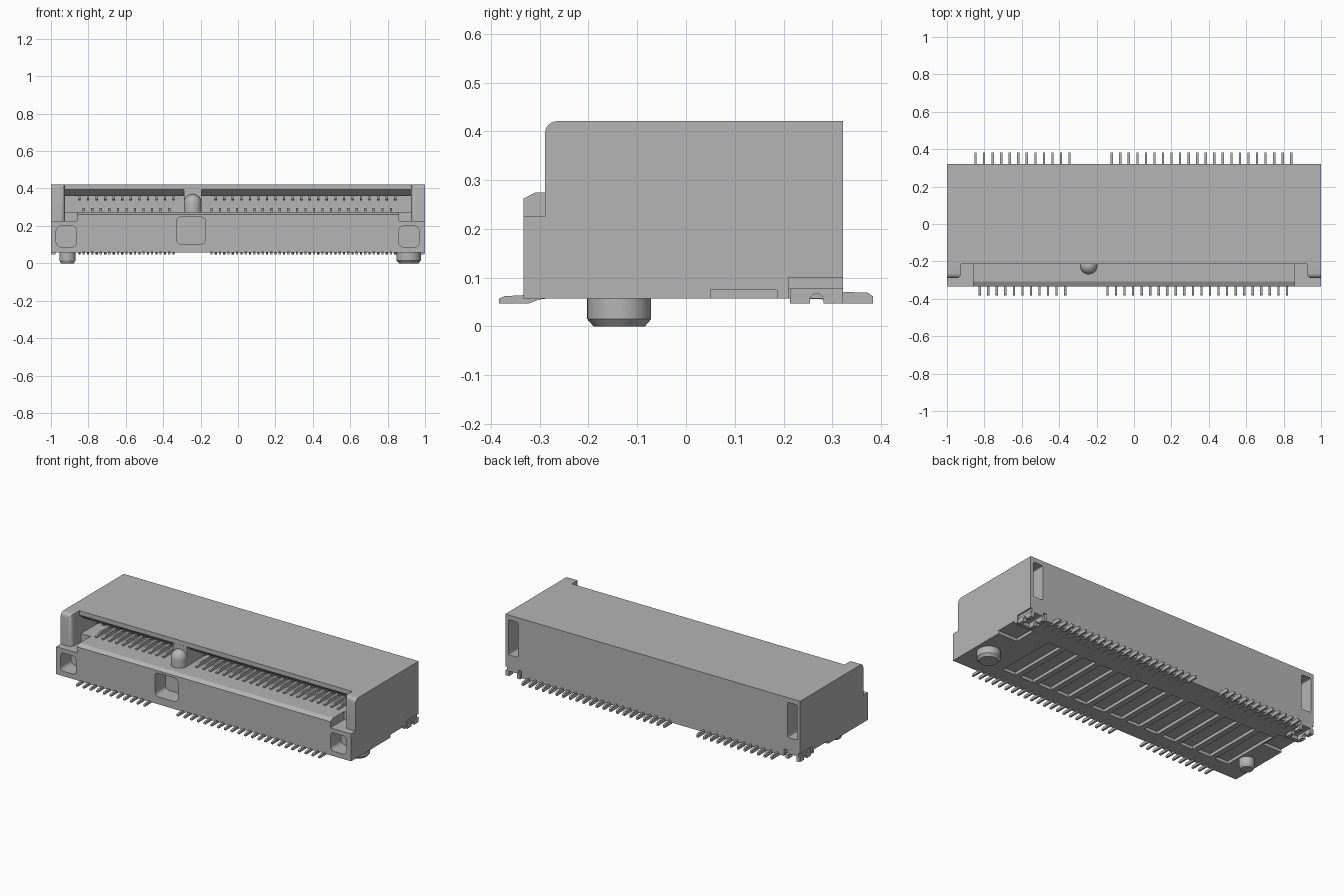
import bpy, bmesh, math
from mathutils import Matrix

if "Cube" in bpy.data.objects:
    bpy.data.objects.remove(bpy.data.objects["Cube"], do_unlink=True)

GREY = (0.46, 0.46, 0.46, 1)
mat = bpy.data.materials.new("connector_grey")
mat.use_nodes = True
mat.diffuse_color = GREY
bsdf = next(n for n in mat.node_tree.nodes if n.type == "BSDF_PRINCIPLED")
bsdf.inputs["Base Color"].default_value = GREY


def prism(bm, pts, lo, hi, axis="x"):
    """Extrude a profile: (y, z) points along x, or (x, z) points along y."""
    def place(p, d):
        return (d, p[0], p[1]) if axis == "x" else (p[0], d, p[1])
    a = [bm.verts.new(place(p, lo)) for p in pts]
    b = [bm.verts.new(place(p, hi)) for p in pts]
    faces = [bm.faces.new(a), bm.faces.new(b)]
    for i in range(len(pts)):
        j = (i + 1) % len(pts)
        faces.append(bm.faces.new((a[i], a[j], b[j], b[i])))
    bmesh.ops.recalc_face_normals(bm, faces=faces)


def box(bm, x0, x1, y0, y1, z0, z1):
    prism(bm, [(y0, z0), (y1, z0), (y1, z1), (y0, z1)], min(x0, x1), max(x0, x1))


def rounded_rect(cx, cz, w, h, r, n=5):
    pts = []
    for k, (sx, sz) in enumerate([(1, 1), (-1, 1), (-1, -1), (1, -1)]):
        for i in range(n + 1):
            t = math.pi / 2 * (k + i / n)
            pts.append((cx + sx * (w / 2 - r) + r * math.cos(t),
                        cz + sz * (h / 2 - r) + r * math.sin(t)))
    return pts


def finish(bm, name, smooth=False):
    me = bpy.data.meshes.new(name)
    bm.to_mesh(me)
    bm.free()
    ob = bpy.data.objects.new(name, me)
    bpy.context.collection.objects.link(ob)
    me.materials.append(mat)
    if smooth:
        select(ob)
        bpy.ops.object.shade_smooth_by_angle(angle=math.radians(35))
    return ob


def select(ob):
    bpy.ops.object.select_all(action="DESELECT")
    ob.select_set(True)
    bpy.context.view_layer.objects.active = ob


def cut(target, bm):
    cutter = finish(bm, "cutter")
    cutter.hide_render = True
    mod = target.modifiers.new("cut", "BOOLEAN")
    mod.operation = "DIFFERENCE"
    mod.solver = "EXACT"
    mod.object = cutter
    select(target)
    bpy.ops.object.modifier_apply(modifier=mod.name)
    bpy.data.objects.remove(cutter, do_unlink=True)


# Housing: side profile with chamfered front lip
bm = bmesh.new()
prism(bm, [(-.333, .057), (-.333, .262), (-.308, .275), (-.215, .275), (-.215, .421),
           (.322, .421), (.322, .057)], -1, 1)
housing = finish(bm, "housing")

# Card slot with sloped roof entry
bm = bmesh.new()
prism(bm, [(-.25, .275), (.05, .275), (.05, .36), (-.175, .36), (-.215, .394), (-.25, .42)], -.925, .925)
cut(housing, bm)

# Lowered ends of the lip
bm = bmesh.new()
for s in (-1, 1):
    box(bm, s * .86, s * 1.1, -.4, -.2, .225, .3)
cut(housing, bm)

# Rounded square pockets in the front
bm = bmesh.new()
for cx, cz, w, h in [(-.918, .143, .108, .112), (-.252, .175, .155, .145), (.914, .143, .108, .112)]:
    prism(bm, rounded_rect(cx, cz, w, h, .025), -.4, -.23, "y")
cut(housing, bm)

# Tall slots in the back
bm = bmesh.new()
for s in (-1, 1):
    prism(bm, rounded_rect(s * .947, .285, .065, .215, .008, 2), .22, .4, "y")
cut(housing, bm)

# Shallow underside pockets, side notches and corner notches for the clips
bm = bmesh.new()
for i in range(13):
    x = -.86 + i * .125
    box(bm, x, x + .09, -.235, .145, .0, .075)
for s in (-1, 1):
    box(bm, s * .87, s * 1.1, .05, .187, .0, .075)
    box(bm, s * .89, s * 1.1, .21, .4, .0, .1)
cut(housing, bm)

# End posts beside the slot, rounded on the front top and inner edges
for s, side in ((-1, "right"), (1, "left")):
    bm = bmesh.new()
    box(bm, s * .925, s * 1, -.289, -.2, .22, .421)

    def rounded(e):
        v, w = e.verts
        front = all(p.co.y < -.28 for p in e.verts)
        top = all(p.co.z > .42 for p in e.verts)
        inner = all(abs(p.co.x) < .93 for p in e.verts)
        return front and (top or inner)
    bmesh.ops.bevel(bm, geom=[e for e in bm.edges if rounded(e)], offset=.025,
                    offset_type="OFFSET", segments=6, profile=.5, affect="EDGES")
    finish(bm, side + "_end_post", True)

# Key divider: wall inside the slot and a domed post in front
KEY_X, KEY_R = -.2425, .0475
bm = bmesh.new()
box(bm, KEY_X - KEY_R, KEY_X + KEY_R, -.214, .06, .27, .41)
finish(bm, "key_wall")
bm = bmesh.new()
dome = [(0, .265), (KEY_R, .265)]
dome += [(KEY_R * math.cos(math.radians(a)), .322 + KEY_R * math.sin(math.radians(a)))
         for a in range(0, 91, 15)]
vs = [bm.verts.new((r, 0, z)) for r, z in dome]
es = [bm.edges.new(p) for p in zip(vs, vs[1:])]
bmesh.ops.spin(bm, geom=vs + es, cent=(0, 0, 0), axis=(0, 0, 1), angle=math.tau, steps=32)
bmesh.ops.remove_doubles(bm, verts=bm.verts, dist=1e-4)
bmesh.ops.recalc_face_normals(bm, faces=bm.faces)
bmesh.ops.translate(bm, verts=bm.verts, vec=(KEY_X, -.222, 0))
finish(bm, "key_post", True)

# Contact rows: solder tails outside, springs inside the slot
PITCH, HALF = .0457, .006
back_x = [-.847 + i * PITCH for i in range(12)] + [-.119 + i * PITCH for i in range(22)]
front_x = [-.825 + i * PITCH for i in range(11)] + [-.142 + i * PITCH for i in range(22)]
front_tail = [(-.383, .047), (-.383, .057), (-.372, .062), (-.335, .064), (-.28, .064),
              (-.28, .058), (-.302, .055), (-.322, .047)]
back_tail = [(.383, .047), (.383, .062), (.373, .069), (.32, .071), (.2, .071), (.2, .058),
             (.3, .055), (.315, .047)]
for name, xs, profile in (("front_solder_tails", front_x, front_tail),
                          ("back_solder_tails", back_x, back_tail)):
    bm = bmesh.new()
    for x in xs:
        prism(bm, profile, x - HALF, x + HALF)
    finish(bm, name)
upper = [(-.17, .365), (-.17, .345), (-.15, .335), (-.12, .335), (.055, .35), (.055, .365)]
lower = [(-.2, .27), (-.2, .284), (-.17, .296), (-.14, .296), (.055, .285), (.055, .27)]
for name, xs, profile in (("upper_contacts", back_x, upper), ("lower_contacts", front_x, lower)):
    bm = bmesh.new()
    for x in xs:
        prism(bm, profile, x - HALF, x + HALF)
    finish(bm, name)

# Locating pegs with chamfered tips
for name, x, r in (("small_locating_peg", -.912, .043), ("large_locating_peg", .912, .0655)):
    bm = bmesh.new()
    for r1, r2, z0, z1 in ((r * .8, r, 0, .015), (r, r, .015, .06)):
        bmesh.ops.create_cone(bm, cap_ends=True, segments=40, radius1=r1, radius2=r2, depth=z1 - z0,
                              matrix=Matrix.Translation((x, -.137, (z0 + z1) / 2)))
    finish(bm, name, True)

# Solder clips in the back corners: upper bar, and an arched foot
arch = [(.268 + .014 * math.cos(math.radians(a)), .053 + .014 * math.sin(math.radians(a)))
        for a in range(0, 181, 20)]
foot = [(.322, .047), (.322, .078), (.215, .078), (.213, .047), (.254, .047)] + arch[::-1] + [(.282, .047)]
for s, side in ((-1, "right"), (1, "left")):
    bm = bmesh.new()
    box(bm, s * .91, s * .99, .21, .322, .078, .101)
    for x0, x1 in ((.9, .92), (.975, .998)):
        prism(bm, foot, *sorted((s * x0, s * x1)))
    finish(bm, side + "_solder_clip")
